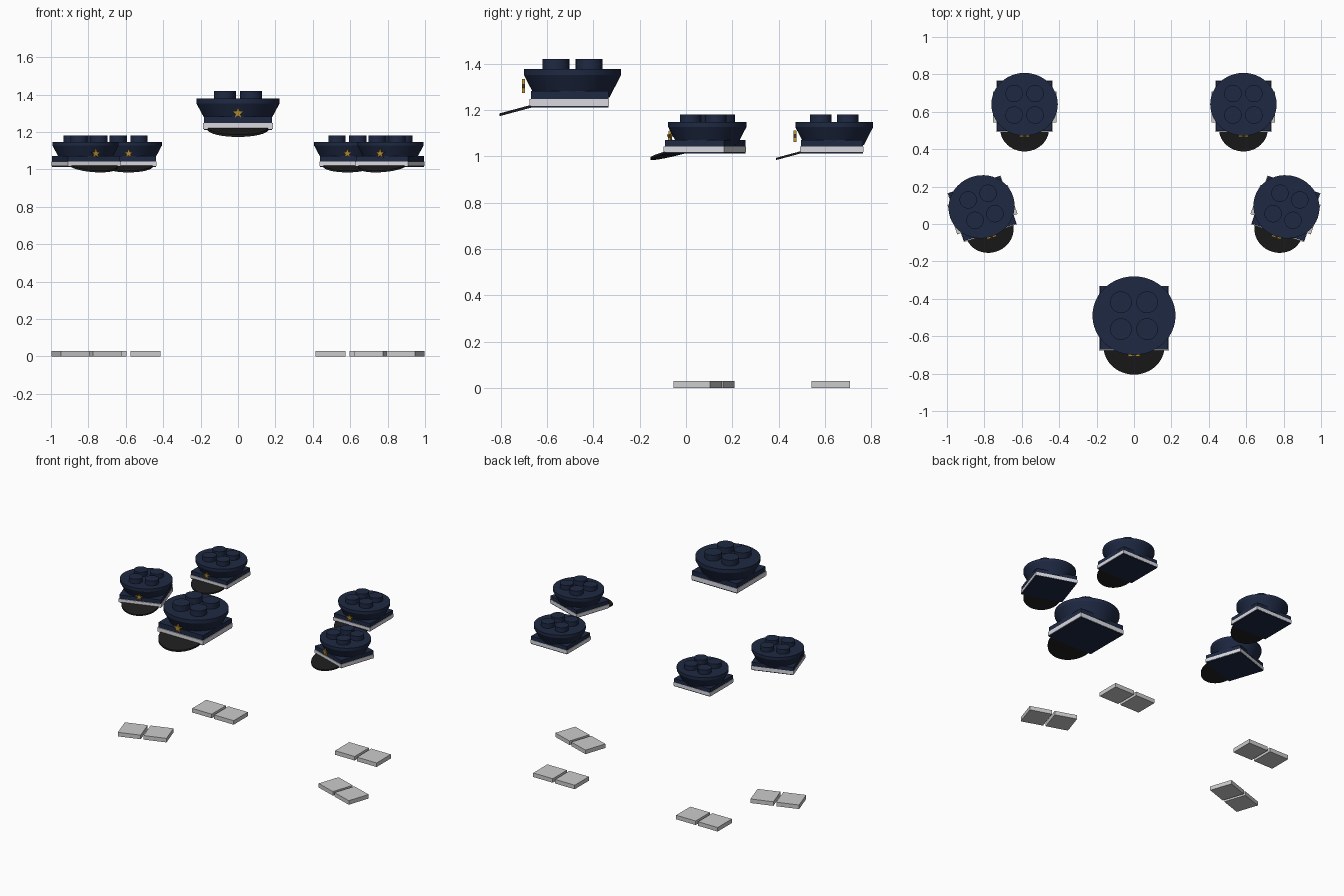
import bpy, bmesh
from math import pi, sin, cos, radians
from mathutils import Matrix, Vector

if "Cube" in bpy.data.objects:
    bpy.data.objects.remove(bpy.data.objects["Cube"])


def material(name, rgb):
    m = bpy.data.materials.new(name)
    m.diffuse_color = (*rgb, 1)
    m.use_nodes = True
    m.node_tree.nodes["Principled BSDF"].inputs["Base Color"].default_value = m.diffuse_color
    return m


NAVY = material("navy_cloth", (0.013, 0.022, 0.056))
BLACK = material("black_visor", (0.012, 0.012, 0.012))
WHITE = material("white_trim", (0.7, 0.7, 0.74))
GOLD = material("gold", (0.42, 0.24, 0.03))


def loft(name, rings, mat, xf, smooth=False):
    """Skin equal-length rings of points, cap both ends, place with xf."""
    bm = bmesh.new()
    vs = [[bm.verts.new(p) for p in ring] for ring in rings]
    n = len(vs[0])
    for a, b in zip(vs, vs[1:]):
        for i in range(n):
            j = (i + 1) % n
            bm.faces.new((a[i], a[j], b[j], b[i]))
    bm.faces.new(vs[0][::-1])
    bm.faces.new(vs[-1])
    bmesh.ops.recalc_face_normals(bm, faces=bm.faces)
    bm.transform(xf)
    me = bpy.data.meshes.new(name)
    bm.to_mesh(me)
    bm.free()
    ob = bpy.data.objects.new(name, me)
    bpy.context.collection.objects.link(ob)
    if mat:
        me.materials.append(mat)
    if smooth:
        bpy.ops.object.select_all(action='DESELECT')
        ob.select_set(True)
        bpy.context.view_layer.objects.active = ob
        bpy.ops.object.shade_smooth_by_angle(angle=radians(25))
    return ob


def ellipse(rx, ry, z, cx=0, cy=0, n=48):
    return [(cx + rx * cos(2 * pi * i / n), cy + ry * sin(2 * pi * i / n), z)
            for i in range(n)]


def box(name, hx, hy, z0, z1, mat, xf, cx=0, cy=0):
    rings = [[(cx + sx * hx, cy + sy * hy, z)
              for sx, sy in ((-1, -1), (1, -1), (1, 1), (-1, 1))] for z in (z0, z1)]
    return loft(name, rings, mat, xf)


def cap(tag, x, y, z, turn, s):
    xf = (Matrix.Translation((x, y, z)) @ Matrix.Rotation(radians(turn), 4, 'Z')
          @ Matrix.Scale(s, 4))
    # square band with a pale trim strip
    box(tag + "_band", 0.183, 0.168, 0, 0.072, NAVY, xf, cy=-0.012)
    box(tag + "_trim", 0.187, 0.172, 0.007, 0.037, WHITE, xf, cy=-0.014)
    # flared round crown
    loft(tag + "_crown", [ellipse(0.170, 0.160, 0.045), ellipse(0.222, 0.210, 0.142),
                          ellipse(0.222, 0.210, 0.168)], NAVY, xf, True)
    # four studs on top
    for sx in (-1, 1):
        for sy in (-1, 1):
            loft(tag + "_stud", [ellipse(0.058, 0.058, h, sx * 0.07, sy * 0.072, 32)
                                 for h in (0.16, 0.21)], NAVY, xf, True)
    # drooping half-round visor
    rings = []
    for dz in (-0.012, 0.0):
        ring = []
        for i in range(25):
            a = pi + pi * i / 24
            py = -0.165 + 0.150 * sin(a)
            ring.append((0.163 * cos(a), py, 0.016 + dz + 0.27 * (py + 0.165)))
        rings.append(ring)
    loft(tag + "_visor", rings, BLACK, xf, True)
    # five-pointed badge
    star = [(r * sin(pi * i / 5), r * cos(pi * i / 5) + 0.09)
            for i in range(10) for r in ((0.034, 0.014)[i % 2],)]
    loft(tag + "_star", [[(u, d, v) for u, v in star] for d in (-0.219, -0.205)],
         GOLD, xf)


# front cap, then mirrored rear and side caps with their pairs of foot plates
cap("front_cap", 0, -0.49, 1.21, 0, 1)
for side, sg in (("left", -1), ("right", 1)):
    for row, x, y, turn in (("rear", 0.585, 0.64, 0), ("side", 0.815, 0.092, -18.5)):
        tag = f"{side}_{row}"
        cap(tag + "_cap", sg * x, y, 1.013, sg * turn, 0.8)
        xf = Matrix.Translation((sg * x, y, 0)) @ Matrix.Rotation(radians(sg * turn), 4, 'Z')
        for px in (-0.09, 0.09):
            box(tag + "_foot_plate", 0.08, 0.083, 0, 0.03, None, xf, px, -0.015)
